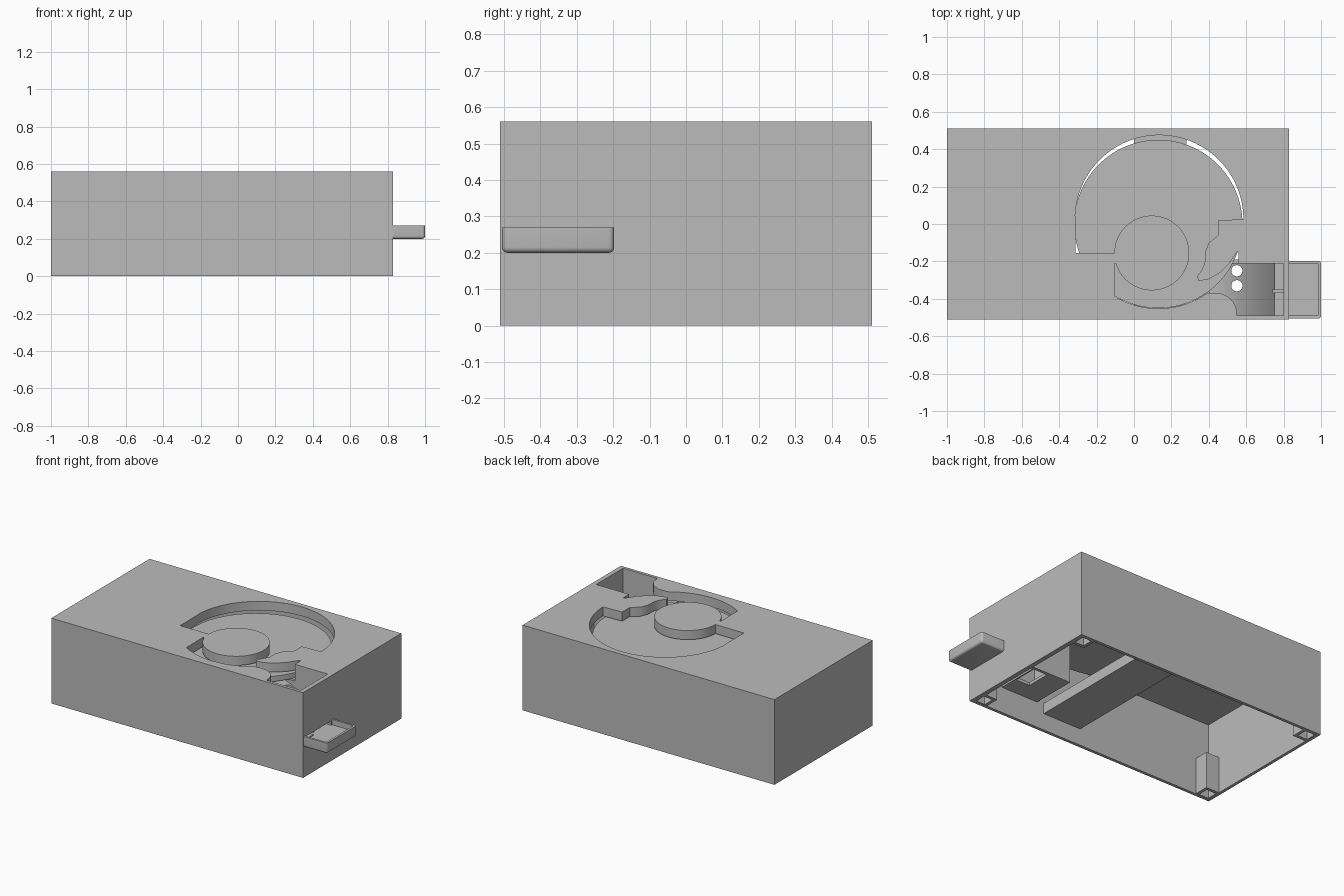
import bpy, bmesh
from math import cos, sin, radians
from mathutils import Vector

cube = bpy.data.objects.get("Cube")
if cube:
    bpy.data.objects.remove(cube, do_unlink=True)

grey = bpy.data.materials.new("light grey plastic")
grey.use_nodes = True
grey.diffuse_color = (0.5, 0.5, 0.5, 1)
grey.node_tree.nodes["Principled BSDF"].inputs["Base Color"].default_value = (0.5, 0.5, 0.5, 1)


def prism(name, points, lo, hi, axis="z"):
    """Extrude a 2D outline along z, or an xz outline along y."""
    bm = bmesh.new()
    place = (lambda a, b: (a, b, lo)) if axis == "z" else (lambda a, b: (a, lo, b))
    face = bm.faces.new([bm.verts.new(place(a, b)) for a, b in points])
    grown = bmesh.ops.extrude_face_region(bm, geom=[face])["geom"]
    shift = Vector((0, 0, hi - lo) if axis == "z" else (0, hi - lo, 0))
    bmesh.ops.translate(bm, vec=shift, verts=[v for v in grown if isinstance(v, bmesh.types.BMVert)])
    bmesh.ops.recalc_face_normals(bm, faces=bm.faces)
    mesh = bpy.data.meshes.new(name)
    bm.to_mesh(mesh)
    bm.free()
    mesh.materials.append(grey)
    obj = bpy.data.objects.new(name, mesh)
    bpy.context.collection.objects.link(obj)
    return obj


def box(name, x0, x1, y0, y1, z0, z1):
    return prism(name, [(x0, y0), (x1, y0), (x1, y1), (x0, y1)], z0, z1)


def arc(cx, cy, r, start, end, steps):
    angles = [radians(start + (end - start) * i / steps) for i in range(steps + 1)]
    return [(cx + r * cos(a), cy + r * sin(a)) for a in angles]


def apply_modifier(obj, mod):
    bpy.context.view_layer.objects.active = obj
    bpy.ops.object.modifier_apply(modifier=mod.name)


def cut(obj, *cutters):
    for cutter in cutters:
        cutter.hide_render = True
        mod = obj.modifiers.new("cut", "BOOLEAN")
        mod.operation, mod.solver, mod.object = "DIFFERENCE", "EXACT", cutter
        apply_modifier(obj, mod)
        bpy.data.objects.remove(cutter, do_unlink=True)


# Outline of the top opening: it runs round the rim, the scraper finger,
# the chute mouth, the lower rim and back round the fixed hub
rim = arc(0.135, 0.025, 0.45, 180, 0, 64)
rim[0] = (-0.312, 0.025)
finger = [(0.45, 0.02), (0.45, -0.06), (0.40, -0.10), (0.38, -0.15), (0.378, -0.21),
          (0.36, -0.25), (0.337, -0.28), (0.345, -0.305), (0.40, -0.295),
          (0.46, -0.26), (0.51, -0.21), (0.55, -0.15), (0.56, -0.15)]
chute = [(0.56, -0.21), (0.80, -0.21), (0.80, -0.49), (0.55, -0.49)]
scoop = arc(0.44, -0.48, 0.11, 10, 85, 10) + [(0.395, -0.37)]
lower = arc(0.13, 0, 0.452, -56, -121, 24)
hub = arc(0.095, -0.155, 0.2, 196, 540, 64)
opening = [(-0.312, -0.155)] + rim + finger + chute + scoop + lower + [(-0.105, -0.21)] + hub

# Hollow case, open below
case = box("case", -1, 0.83, -0.51, 0.51, 0, 0.56)
cut(case,
    box("cavity", -0.98, 0.80, -0.49, 0.49, -0.1, 0.50),
    prism("opening", opening, 0.45, 0.7),
    box("tray_slot", 0.78, 0.85, -0.48, -0.22, 0.235, 0.262))

# Turntable under the opening and the crossbar below it
turntable = prism("turntable", arc(0.13, 0, 0.45, 0, 357, 119), 0.455, 0.49)
crossbar = box("crossbar", 0, 0.28, -0.495, 0.495, 0.11, 0.18)

# Square screw tubes in the corners
for side_x, x in (("left", 0.77), ("right", -0.94)):
    for side_y, y in (("front", -0.45), ("back", 0.45)):
        post = box(f"{side_y}_{side_x}_post", x - 0.055, x + 0.055, y - 0.055, y + 0.055, 0.001, 0.24)
        cut(post, box("post_hole", x - 0.035, x + 0.035, y - 0.035, y + 0.035, -0.1, 0.2))

# Curved chute falling towards the tray, with two round holes
steps = [i / 16 for i in range(17)]
fall = [(0.40 + 0.35 * t, 0.45 - 0.2 * t * t) for t in steps]
ramp = prism("ramp", fall + [(x, z - 0.035) for x, z in reversed(fall)], -0.495, -0.20, "y")
for y in (-0.25, -0.33):
    cut(ramp, prism("drain_hole", arc(0.55, y, 0.03, 0, 345, 23), 0.2, 0.7))
base = box("chute_base", 0.33, 0.60, -0.495, -0.19, 0.17, 0.19)
cut(base, box("base_hole", 0.49, 0.61 - 0.02, -0.37, -0.21, 0.1, 0.3))
prism("chute_wall", [(0.33, 0.17), (0.80, 0.17), (0.80, 0.50), (0.56, 0.50), (0.56, 0.45), (0.33, 0.45)],
      -0.21, -0.19, "y")
box("chute_back", 0.33, 0.35, -0.495, -0.19, 0.17, 0.45)

# Catch tray, rounded underneath and at its outer corners
tray = box("tray", 0.75, 1.0, -0.505, -0.197, 0.20, 0.27)
bm = bmesh.new()
bm.from_mesh(tray.data)
soft = [e for e in bm.edges
        if all(v.co.z < 0.21 for v in e.verts) or all(v.co.x > 0.99 for v in e.verts)
        and abs(e.verts[0].co.z - e.verts[1].co.z) > 0.01]
bmesh.ops.bevel(bm, geom=soft, offset=0.015, segments=4, profile=0.5, affect="EDGES")
bm.to_mesh(tray.data)
bm.free()
cut(tray, box("tray_well", 0.74, 0.985, -0.49, -0.21, 0.235, 0.3))
box("tray_divider", 0.74, 0.80, -0.37, -0.35, 0.235, 0.26)

# Smooth the curves and keep the edges sharp
for obj in bpy.context.scene.objects:
    obj.select_set(obj.type == "MESH")
bpy.context.view_layer.objects.active = case
bpy.ops.object.shade_smooth_by_angle(angle=radians(30))
